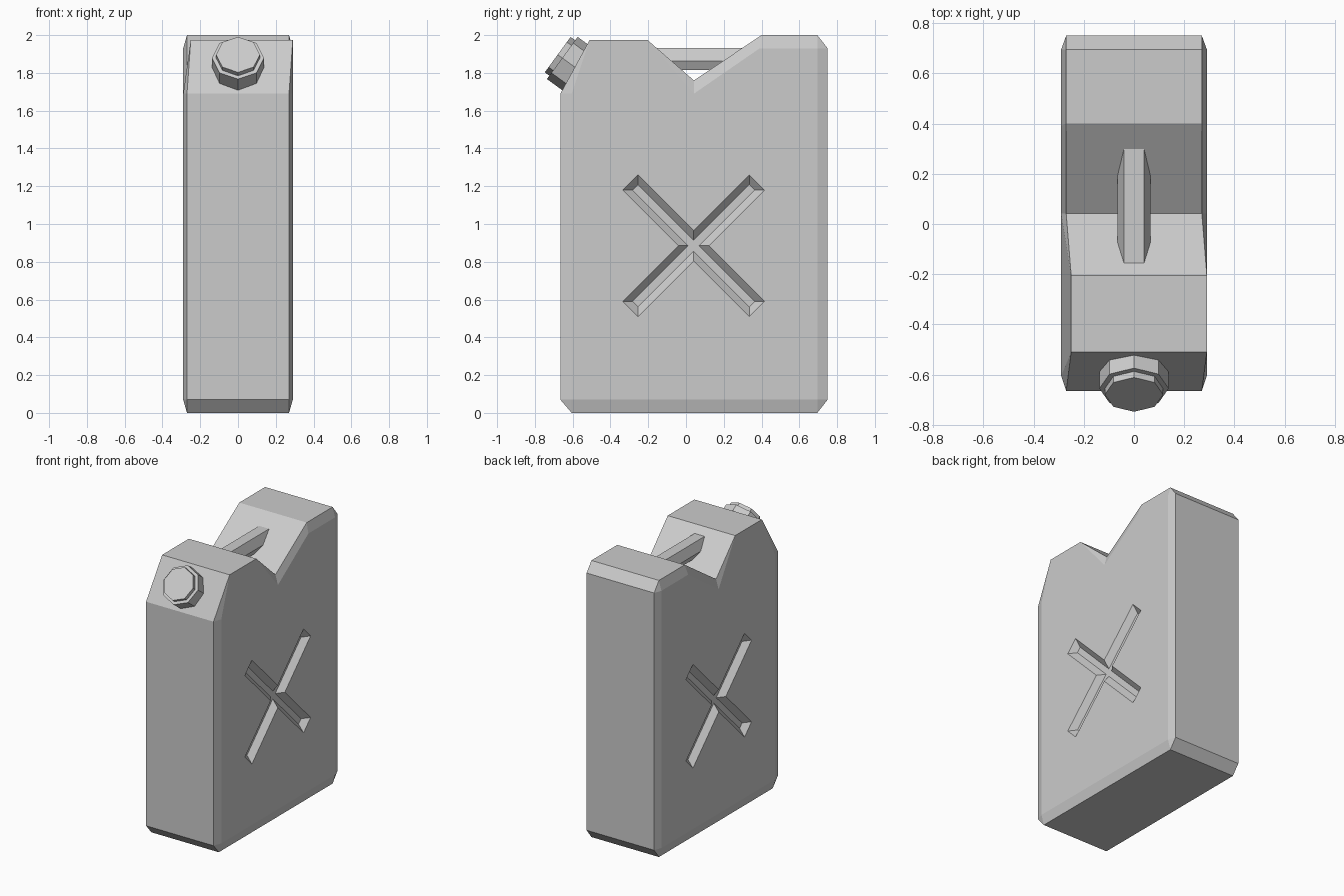
import bpy, bmesh, math
from mathutils import Vector

if "Cube" in bpy.data.objects:
    bpy.data.objects.remove(bpy.data.objects["Cube"])


def finish(name, bm):
    bmesh.ops.recalc_face_normals(bm, faces=bm.faces[:])
    mesh = bpy.data.meshes.new(name)
    bm.to_mesh(mesh)
    bm.free()
    ob = bpy.data.objects.new(name, mesh)
    bpy.context.collection.objects.link(ob)
    return ob


def loft(name, rings):
    """Closed solid through rings of equal point count."""
    bm = bmesh.new()
    vs = [[bm.verts.new(p) for p in r] for r in rings]
    n = len(vs[0])
    for a, b in zip(vs, vs[1:]):
        for i in range(n):
            j = (i + 1) % n
            bm.faces.new((a[i], a[j], b[j], b[i]))
    bm.faces.new(vs[0])
    bm.faces.new(vs[-1])
    return finish(name, bm)


# Can body: rim profile and inset side-panel profile, as (y, z)
RIM = [(-.605, 0), (.695, 0), (.75, .07), (.75, 1.93), (.695, 2), (.40, 2),
       (.042, 1.76), (-.205, 1.975), (-.51, 1.975), (-.665, 1.69), (-.665, .07)]
SIDE = [(-.605, .07), (.695, .07), (.695, .07), (.695, 1.93), (.695, 1.93), (.39, 1.93),
        (.042, 1.69), (-.205, 1.975), (-.51, 1.975), (-.605, 1.69), (-.605, .07)]

bm = bmesh.new()
cache = {}


def vert(x, yz):
    key = (x, *yz)
    if key not in cache:
        cache[key] = bm.verts.new(key)
    return cache[key]


def face(vs):
    bm.faces.new(list(dict.fromkeys(vs)))


n = len(RIM)
rims = {}
for s in (-1, 1):
    # The front shoulder sits slightly off-centre
    hump_x = .29 if s > 0 else -.25
    rim = [vert(hump_x if i in (7, 8) else s * .27, p) for i, p in enumerate(RIM)]
    side = [vert(hump_x if i in (7, 8) else s * .29, p) for i, p in enumerate(SIDE)]
    rims[s] = rim
    for i in range(n):
        j = (i + 1) % n
        vs = list(dict.fromkeys((rim[i], rim[j], side[j], side[i])))
        if len(vs) > 2:
            face(vs)
    face([side[i] for i in (0, 1, 3, 5, 6, 9)])
    face([side[i] for i in (9, 6, 7, 8)])
for i in range(n):
    j = (i + 1) % n
    face((rims[-1][i], rims[-1][j], rims[1][j], rims[1][i]))
body = finish("can_body", bm)


# X-shaped grooves with sloping walls, pressed into both sides
def cross(x, grow):
    w, l = .057 + grow, .474 + grow
    pts = []
    for k in range(4):
        a = math.radians(45 + 90 * k)
        for u, v in ((l, -w), (l, w), (w, w)):
            pts.append((x, .04 + u * math.cos(a) - v * math.sin(a),
                        .885 + u * math.sin(a) + v * math.cos(a)))
    return pts


for s in (-1, 1):
    cutter = loft("groove_cutter", [cross(s * .25, -.037), cross(s * .33, .037)])
    cutter.hide_render = True
    mod = body.modifiers.new("groove", 'BOOLEAN')
    mod.operation = 'DIFFERENCE'
    mod.solver = 'EXACT'
    mod.object = cutter
    bpy.context.view_layer.objects.active = body
    bpy.ops.object.modifier_apply(modifier=mod.name)
    bpy.data.objects.remove(cutter)

# Carrying handle: hexagonal bar bridging the notch
HEX = [(-.04, 1.932), (.04, 1.932), (.065, 1.862), (.04, 1.815), (-.04, 1.815), (-.065, 1.862)]
loft("handle", [[(x, y, z) for x, z in HEX] for y in (-.165, .31)])

# Octagonal screw cap with a smaller raised top
axis = Vector((0, -.81, .59)).normalized()
up = Vector((0, .59, .81)).normalized()
rim_centre = Vector((0, -.655, 1.879))


def octagon(offset, r):
    return [rim_centre + axis * offset + Vector((r * math.cos(k * math.pi / 4), 0, 0))
            + up * r * math.sin(k * math.pi / 4) for k in range(8)]


loft("screw_cap", [octagon(-.13, .138), octagon(0, .138), octagon(0, .116), octagon(.03, .116)])
